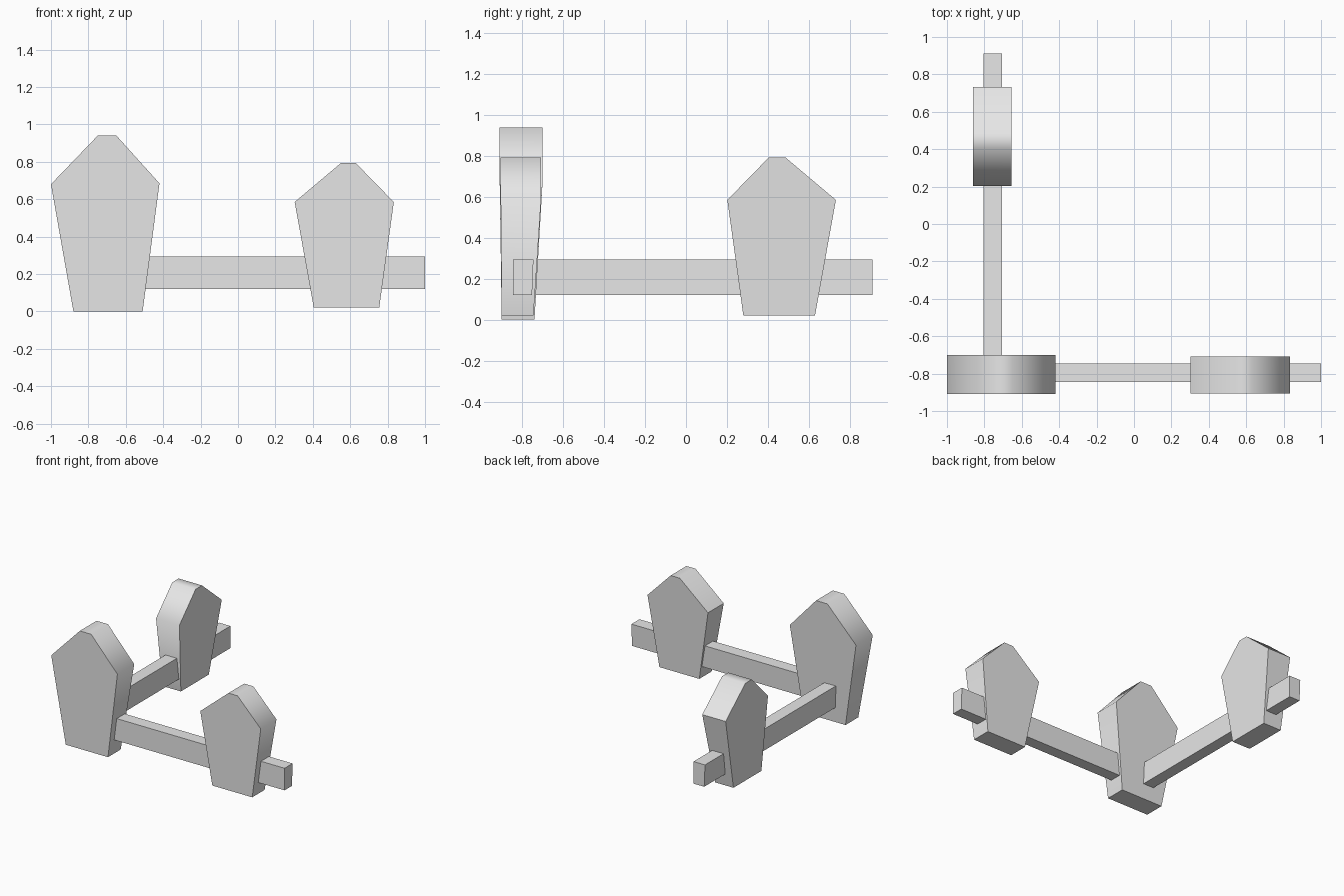
import bpy
import math
from mathutils import Matrix

cube = bpy.data.objects.get("Cube")
if cube:
    bpy.data.objects.remove(cube, do_unlink=True)

GREY = (0.8, 0.8, 0.8, 1.0)
stone = bpy.data.materials.new("plain_grey")
stone.diffuse_color = GREY
stone.use_nodes = True
stone.node_tree.nodes["Principled BSDF"].inputs["Base Color"].default_value = GREY


def prism(name, front, back):
    """Solid joining two matching rings of points."""
    n = len(front)
    faces = [tuple(range(n)), tuple(reversed(range(n, 2 * n)))]
    faces += [(i, i + n, (i + 1) % n + n, (i + 1) % n) for i in range(n)]
    mesh = bpy.data.meshes.new(name)
    mesh.from_pydata(front + back, [], faces)
    mesh.materials.append(stone)
    obj = bpy.data.objects.new(name, mesh)
    bpy.context.collection.objects.link(obj)
    bpy.ops.object.select_all(action='DESELECT')
    bpy.context.view_layer.objects.active = obj
    obj.select_set(True)
    bpy.ops.object.shade_smooth_by_angle(angle=math.radians(60))
    return obj


def post(name, outline, y_front, y_back):
    """Pointed slab, thinner at the foot; y_front and y_back are (foot, top)."""
    z0 = outline[0][1]
    front = [(x, y_front[0 if z == z0 else 1], z) for x, z in outline]
    back = [(x, y_back[0 if z == z0 else 1], z) for x, z in outline]
    return prism(name, front, back)


def rail(name, start, end):
    """Square beam along x, slightly narrower at the bottom."""
    section = [(-0.05, 0.12), (0.043, 0.12), (0.05, 0.295), (-0.05, 0.295)]
    return prism(name, [(end, y, z) for y, z in section],
                 [(start, y, z) for y, z in section])


# Corner post
post("corner_post",
     [(-0.88, 0), (-0.51, 0), (-0.42, 0.685), (-0.65, 0.94), (-0.75, 0.94), (-1, 0.68)],
     (-0.90, -0.91), (-0.74, -0.70))

# Smaller posts, the second turned a quarter to face outward
small = [(-0.163, 0.02), (0.187, 0.02), (0.265, 0.585), (0.062, 0.793),
         (-0.018, 0.793), (-0.265, 0.585)]
side_post = post("side_post", small, (-0.095, -0.10), (0.06, 0.097))
side_post.location = (0.568, -0.805, 0)
rear_post = post("rear_post", small, (-0.10, -0.103), (0.06, 0.102))
rear_post.data.transform(Matrix.Rotation(math.radians(-90), 4, 'Z'))
rear_post.location = (-0.757, 0.467, 0)

# Rails meeting inside the corner post
side_rail = rail("side_rail", -0.70, 1.0)
side_rail.location.y = -0.795
rear_rail = rail("rear_rail", -0.78, 0.912)
rear_rail.data.transform(Matrix.Rotation(math.radians(90), 4, 'Z'))
rear_rail.location.x = -0.755
